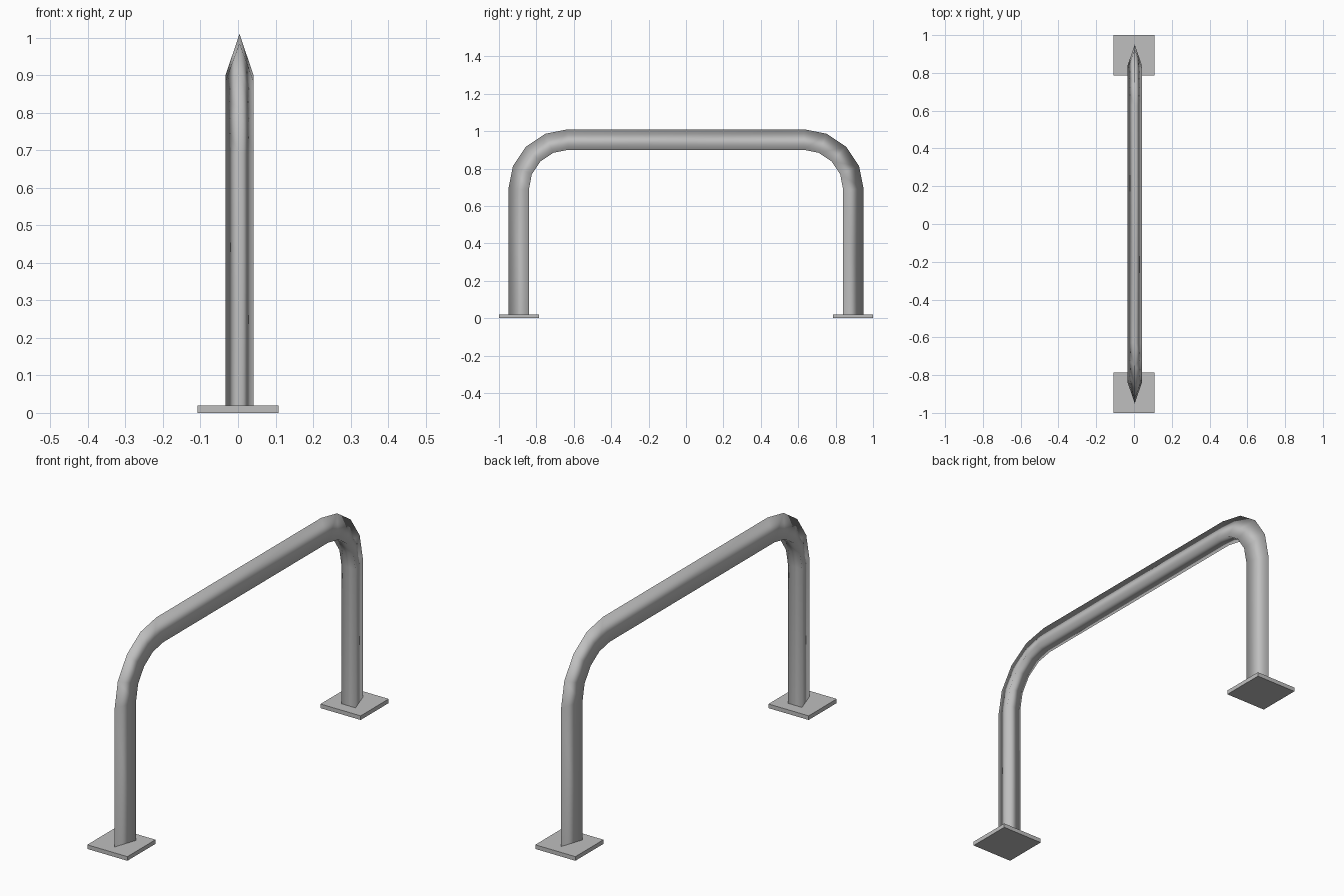
import bpy, bmesh
from math import sin, cos, radians

cube = bpy.data.objects.get("Cube")
if cube:
    bpy.data.objects.remove(cube, do_unlink=True)

steel = bpy.data.materials.new("grey_steel")
steel.use_nodes = True
GREY = (0.52, 0.52, 0.52, 1)
steel.diffuse_color = GREY
steel.node_tree.nodes["Principled BSDF"].inputs["Base Color"].default_value = GREY


def make_object(name, bm, smooth):
    bmesh.ops.recalc_face_normals(bm, faces=bm.faces)
    for face in bm.faces:
        face.smooth = smooth
    mesh = bpy.data.meshes.new(name)
    bm.to_mesh(mesh)
    bm.free()
    mesh.materials.append(steel)
    obj = bpy.data.objects.new(name, mesh)
    bpy.context.collection.objects.link(obj)
    return obj


# Bend geometry: centre of the corner arc, ridge and inner radii
BEND_Y, BEND_Z = 0.63, 0.69
OUTER, INNER = 0.32, 0.21
TUBE_X, HALF_W = 0.004, 0.0375


def section(bm, side, angle, foot=False):
    """Triangular ring: one ridge outside the arch, two corners inside."""
    ring = []
    for x, r in ((0, OUTER), (-HALF_W, INNER), (HALF_W, INNER)):
        y = side * (BEND_Y + r * cos(angle))
        z = 0 if foot else BEND_Z + r * sin(angle)
        ring.append(bm.verts.new((TUBE_X + x, y, z)))
    return ring


# Hoop: foot, rounded corner, top rail, rounded corner, foot
bm = bmesh.new()
angles = [radians(22.5 * i) for i in range(5)]
rings = [section(bm, -1, 0, True)]
rings += [section(bm, -1, a) for a in angles]
rings += [section(bm, 1, a) for a in reversed(angles)]
rings.append(section(bm, 1, 0, True))
for a, b in zip(rings, rings[1:]):
    for i in range(3):
        j = (i + 1) % 3
        bm.faces.new((a[i], a[j], b[j], b[i]))
make_object("hoop_rail", bm, True)

# Square base plates
PLATE, THICK = 0.215, 0.02
for name, side in (("front_base_plate", -1), ("back_base_plate", 1)):
    bm = bmesh.new()
    bmesh.ops.create_cube(bm, size=1)
    bmesh.ops.scale(bm, vec=(PLATE, PLATE, THICK), verts=bm.verts)
    bmesh.ops.translate(bm, vec=(0, side * (1 - PLATE / 2), THICK / 2), verts=bm.verts)
    make_object(name, bm, False)
